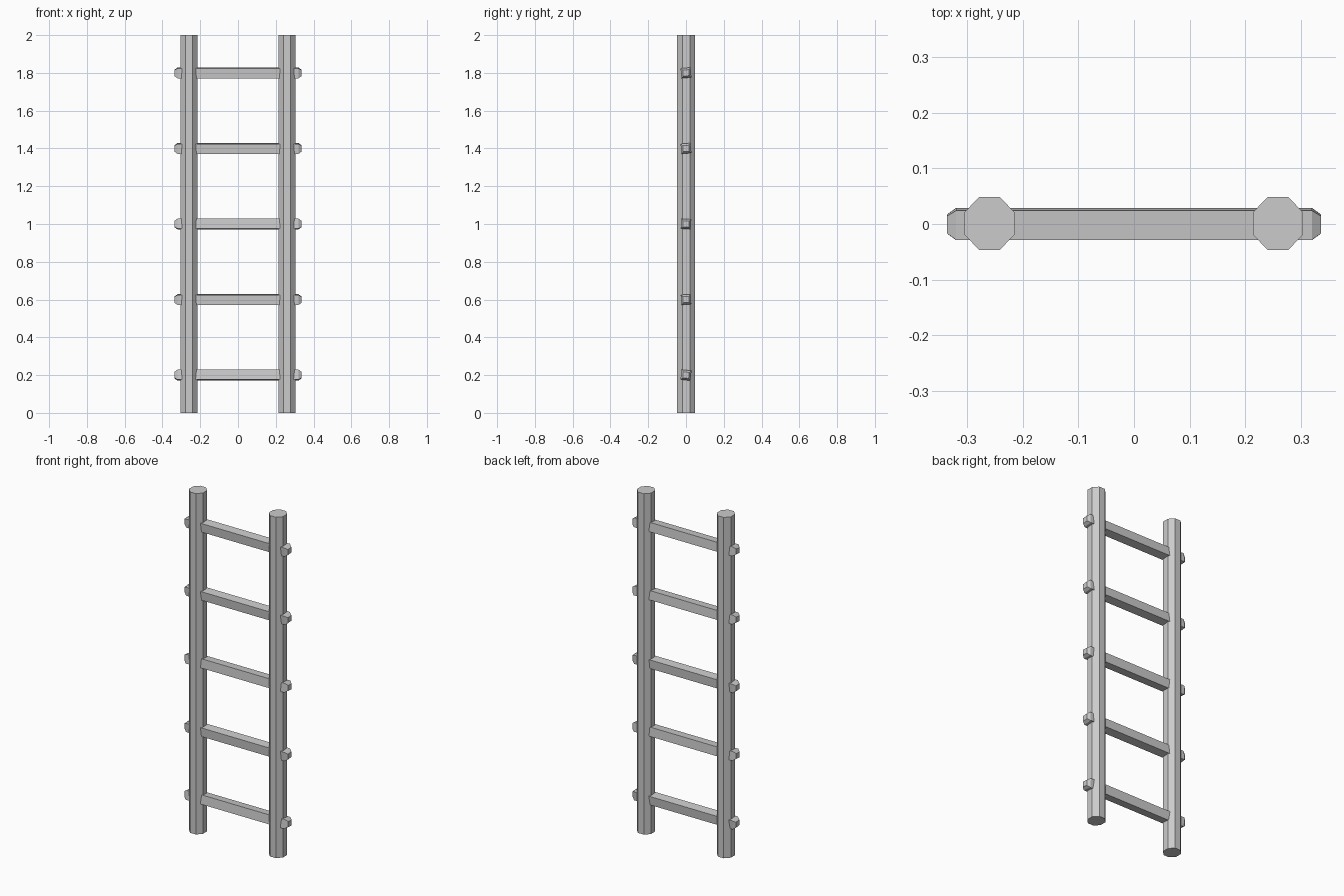
import bpy
import bmesh
from math import radians
from mathutils import Matrix

cube = bpy.data.objects.get("Cube")
if cube:
    bpy.data.objects.remove(cube, do_unlink=True)

GREY = (0.6, 0.6, 0.6, 1.0)
mat = bpy.data.materials.new("plain grey")
mat.use_nodes = True
mat.diffuse_color = GREY
mat.node_tree.nodes["Principled BSDF"].inputs["Base Color"].default_value = GREY


def finish(bm, name, location):
    bmesh.ops.recalc_face_normals(bm, faces=bm.faces)
    mesh = bpy.data.meshes.new(name)
    bm.to_mesh(mesh)
    bm.free()
    mesh.materials.append(mat)
    obj = bpy.data.objects.new(name, mesh)
    obj.location = location
    bpy.context.collection.objects.link(obj)
    return obj


# Octagonal upright rails with flats facing front, back and sides
def rail(name, x):
    bm = bmesh.new()
    turn = Matrix.Diagonal((0.98, 1.03, 1, 1)) @ Matrix.Rotation(radians(22.5), 4, "Z")
    bmesh.ops.create_cone(bm, cap_ends=True, segments=8, radius1=0.05,
                          radius2=0.05, depth=2, matrix=turn)
    return finish(bm, name, (x, 0.001, 1))


# Square rungs passing through the rails, with tapered ends
def rung(name, z, tilt):
    bm = bmesh.new()
    half = 0.0265
    bmesh.ops.create_cube(bm, size=1, matrix=Matrix.Diagonal((0.64, 2 * half, 2 * half, 1)))
    ends = [f for f in bm.faces if abs(f.normal.x) > 0.9]
    for face in ends:
        side = 1 if face.normal.x > 0 else -1
        cap = bmesh.ops.extrude_discrete_faces(bm, faces=[face])["faces"][0]
        for v in cap.verts:
            v.co.x += side * 0.016
            v.co.y *= 0.6
            v.co.z *= 0.6
    obj = finish(bm, name, (0, 0, z))
    obj.rotation_euler.x = radians(tilt)
    return obj


rail("left_rail", 0.259)
rail("right_rail", -0.26)

for i, tilt in enumerate((-6, 4, -4, 5, 5)):
    rung(f"rung_{i + 1}", 0.2 + 0.4 * i, tilt)
